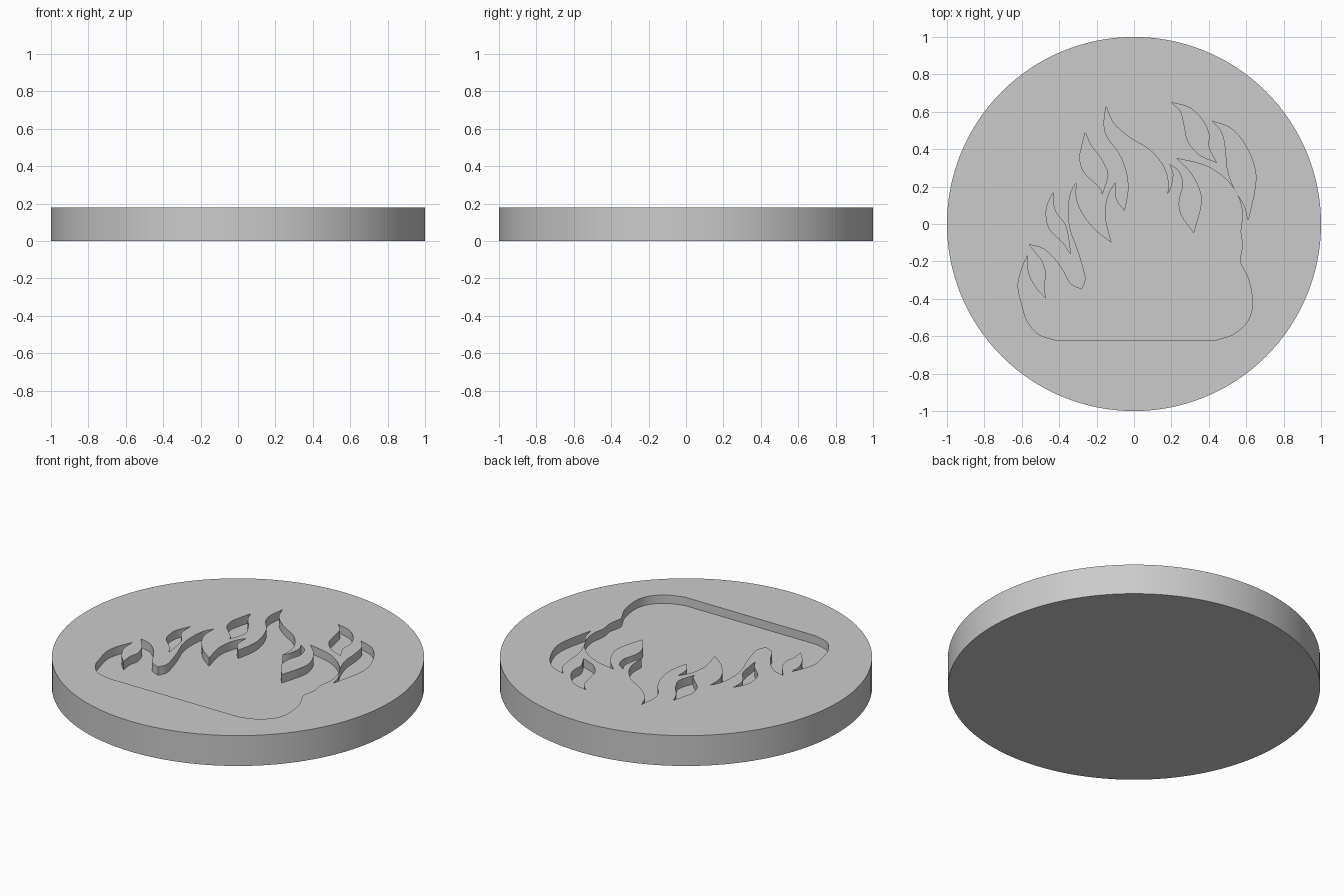
import bpy
import bmesh
import math
from mathutils import Vector

HEIGHT = 0.18
DEPTH = 0.05
STEPS = 4

cube = bpy.data.objects.get("Cube")
if cube:
    bpy.data.objects.remove(cube, do_unlink=True)

grey = bpy.data.materials.new("plain grey")
grey.use_nodes = True
colour = (0.6, 0.6, 0.6, 1)
grey.diffuse_color = colour
grey.node_tree.nodes["Principled BSDF"].inputs["Base Color"].default_value = colour

# Outlines in hundredths: each stroke is a smooth curve ending at the next
# stroke's first point, so the flame tips stay sharp.
fire_right = [
    [(-42, -62)],
    [(44, -62), (53, -59), (60, -53), (63, -46), (63, -38), (61, -29), (57, -21), (57, -17),
     (58, -11), (57, -4), (58, 5), (56, 14), (51, 22), (44, 28), (36, 32)],
    [(23, 35), (30, 28), (35, 19), (36, 10)],
    [(32, -5), (25, 5), (24, 13), (26, 21), (24, 28)],
    [(19, 32), (21, 27), (20, 20)],
    [(18, 16), (18, 24), (15, 32), (8, 40), (-2, 46), (-11, 54)],
]
fire_left = [
    [(-15, 63), (-16, 53), (-14, 46), (-8, 38), (-4, 28), (-3, 18)],
    [(-5, 7), (-9, 12), (-10, 16)],
    [(-10, 22), (-13, 17), (-15, 10), (-15, 2)],
    [(-12, -10), (-21, -3), (-28, 6), (-31, 14)],
    [(-31, 22), (-34, 16), (-35, 7), (-34, -3), (-30, -14), (-27, -24), (-26, -30)],
    [(-28, -35), (-34, -32), (-38, -25), (-43, -18), (-49, -13)],
    [(-56, -11), (-52, -16), (-49, -20), (-47, -27), (-48, -33)],
    [(-47, -40), (-51, -36), (-55, -30), (-57, -24)],
    [(-57, -17), (-60, -24), (-62, -33), (-60, -43), (-57, -52), (-51, -59)],
]
upper_left_flame = [
    [(-26, 49), (-23, 42), (-19, 37), (-16, 32), (-14, 26)],
    [(-17, 16), (-18, 19), (-22, 23), (-27, 28), (-29, 35), (-28, 41)],
]
lower_left_flame = [
    [(-43, 17), (-43, 10), (-41, 5), (-37, 0), (-35, -8)],
    [(-34, -16), (-38, -10), (-45, -3), (-47, 5), (-46, 11)],
]
upper_right_flame = [
    [(20, 65), (30, 62), (37, 55), (40, 48), (40, 41)],
    [(44, 33), (35, 37), (29, 44), (27, 52), (25, 60)],
]
lower_right_flame = [
    [(42, 55), (52, 51), (59, 43), (64, 32), (65, 21)],
    [(61, 2), (59, 10), (54, 18), (50, 29), (49, 40), (47, 49)],
]


def smooth_stroke(points):
    """Catmull-Rom curve through the points, leaving out the last one."""
    ends = [points[0] * 2 - points[1]] + points + [points[-1] * 2 - points[-2]]
    result = []
    for a, b, c, d in zip(ends, ends[1:], ends[2:], ends[3:]):
        for i in range(STEPS if len(points) > 2 else 1):
            t = i / STEPS
            result.append(0.5 * (2 * b + (c - a) * t + (2 * a - 5 * b + 4 * c - d) * t ** 2
                                 + (3 * b - a - 3 * c + d) * t ** 3))
    return result


def outline(strokes):
    path = []
    for stroke, following in zip(strokes, strokes[1:] + strokes[:1]):
        path += smooth_stroke([Vector(p) / 100 for p in stroke + following[:1]])
    return path


def make_object(name, bm):
    bmesh.ops.recalc_face_normals(bm, faces=bm.faces)
    mesh = bpy.data.meshes.new(name)
    bm.to_mesh(mesh)
    bm.free()
    mesh.materials.append(grey)
    obj = bpy.data.objects.new(name, mesh)
    bpy.context.collection.objects.link(obj)
    return obj


def add_prism(bm, path, bottom, top):
    face = bm.faces.new([bm.verts.new((p.x, p.y, bottom)) for p in path])
    lifted = bmesh.ops.extrude_face_region(bm, geom=[face], use_keep_orig=True)["geom"]
    verts = [v for v in lifted if isinstance(v, bmesh.types.BMVert)]
    bmesh.ops.translate(bm, verts=verts, vec=(0, 0, top - bottom))


# Round disc
bm = bmesh.new()
rim = [Vector((math.cos(a), math.sin(a))) for a in (math.tau * i / 128 for i in range(128))]
add_prism(bm, rim, 0, HEIGHT)
disc = make_object("engraved_disc", bm)

# Flame-shaped cutter
bm = bmesh.new()
for strokes in (fire_right + fire_left, upper_left_flame, lower_left_flame,
                upper_right_flame, lower_right_flame):
    add_prism(bm, outline(strokes), HEIGHT - DEPTH, HEIGHT + DEPTH)
cutter = make_object("flame_cutter", bm)
cutter.hide_render = True

# Sink the flames into the top of the disc
cut = disc.modifiers.new("flame recess", "BOOLEAN")
cut.operation = "DIFFERENCE"
cut.solver = "EXACT"
cut.object = cutter
bpy.ops.object.select_all(action="DESELECT")
bpy.context.view_layer.objects.active = disc
disc.select_set(True)
bpy.ops.object.modifier_apply(modifier=cut.name)
bpy.data.objects.remove(cutter, do_unlink=True)
bpy.ops.object.shade_smooth_by_angle(angle=math.radians(30))
